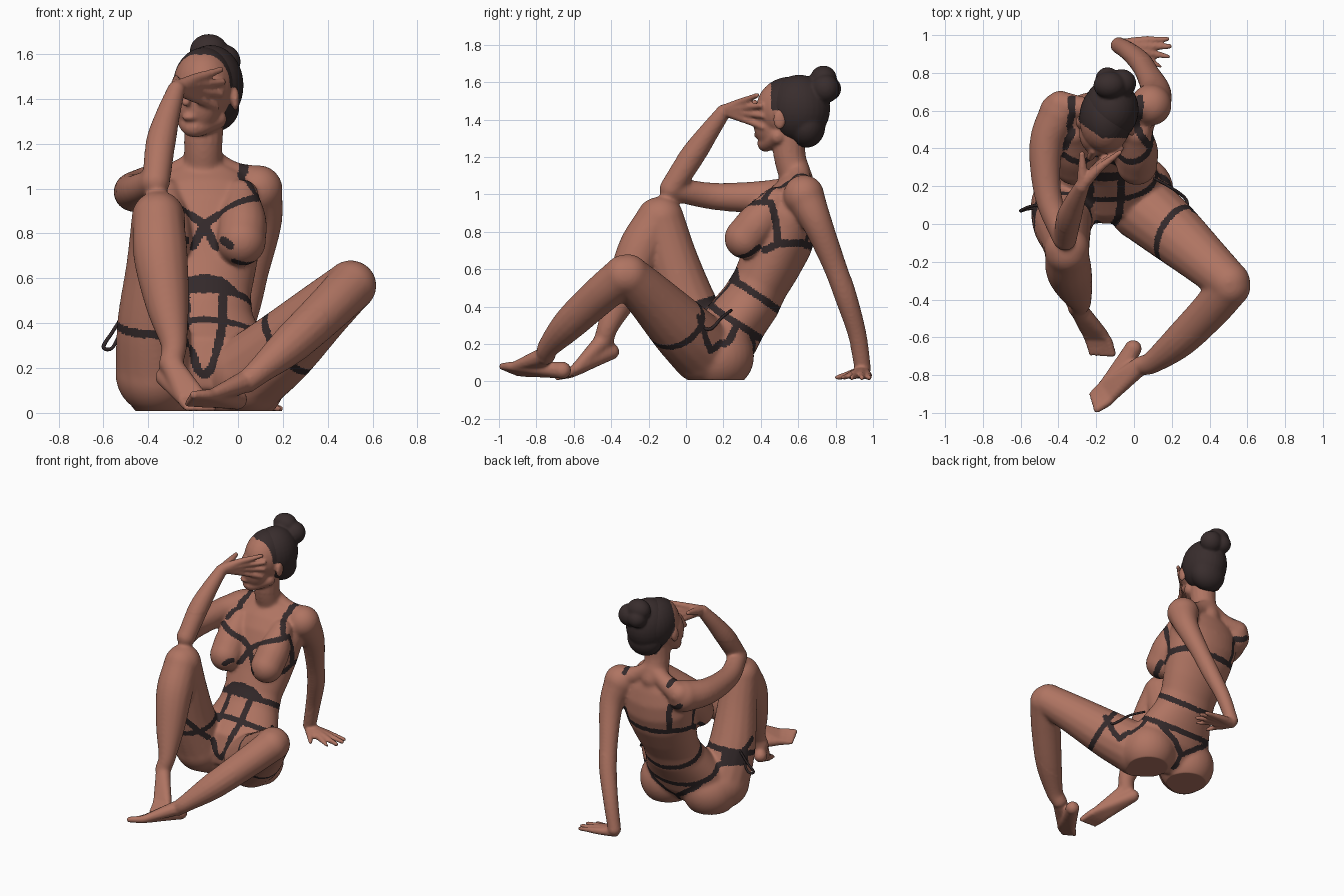
import bpy, bmesh, math
from mathutils import Vector, Matrix
from mathutils.bvhtree import BVHTree
from mathutils.kdtree import KDTree

if "Cube" in bpy.data.objects:
    bpy.data.objects.remove(bpy.data.objects["Cube"])

CX = -0.15  # centre plane of the torso


def material(name, rgb):
    m = bpy.data.materials.new(name)
    m.diffuse_color = (*rgb, 1)
    m.use_nodes = True
    m.node_tree.nodes["Principled BSDF"].inputs["Base Color"].default_value = m.diffuse_color
    return m


skin = material("brown skin", (0.43, 0.175, 0.122))
dark_hair = material("dark hair", (0.040, 0.026, 0.026))
strap_mat = material("dark strap", (0.033, 0.022, 0.023))


def ball(bm, c, r):
    r = (r, r, r) if isinstance(r, (int, float)) else r
    bmesh.ops.create_uvsphere(bm, u_segments=28, v_segments=18, radius=1,
                              matrix=Matrix.Translation(c) @ Matrix.Diagonal((*r, 1)))


def loft(bm, rings):
    rows = [[bm.verts.new(p) for p in ring] for ring in rings]
    n = len(rows[0])
    for a, b in zip(rows, rows[1:]):
        for i in range(n):
            bm.faces.new((a[i], a[(i + 1) % n], b[(i + 1) % n], b[i]))
    bm.faces.new(rows[0][::-1])
    bm.faces.new(rows[-1])


def spline(pts, sub=5):
    """Catmull-Rom through points of any dimension"""
    p = [Vector(q) for q in pts]
    p = [2 * p[0] - p[1]] + p + [2 * p[-1] - p[-2]]
    out = []
    for i in range(1, len(p) - 2):
        a, b, c, d = p[i - 1:i + 3]
        for k in range(sub):
            t = k / sub
            out.append(0.5 * (2 * b + (c - a) * t + (2 * a - 5 * b + 4 * c - d) * t * t
                              + (3 * b - a - 3 * c + d) * t ** 3))
    return out + [p[-2]]


def limb(bm, pts, n=16):
    """Round tube through (x, y, z, radius) points with ball ends"""
    s = spline(pts)
    c = [q.to_3d() for q in s]
    rings, u = [], None
    for i, q in enumerate(s):
        t = (c[min(i + 1, len(c) - 1)] - c[max(i - 1, 0)]).normalized()
        u = t.orthogonal().normalized() if u is None else old.rotation_difference(t) @ u
        old, v = t, t.cross(u)
        rings.append([c[i] + q[3] * (u * math.cos(2 * math.pi * k / n) + v * math.sin(2 * math.pi * k / n))
                      for k in range(n)])
    loft(bm, rings)
    ball(bm, c[0], s[0][3])
    ball(bm, c[-1], s[-1][3])


def finish(bm, name, mats, fuse=False):
    bmesh.ops.recalc_face_normals(bm, faces=bm.faces)
    me = bpy.data.meshes.new(name)
    bm.to_mesh(me)
    bm.free()
    ob = bpy.data.objects.new(name, me)
    bpy.context.collection.objects.link(ob)
    for m in mats:
        me.materials.append(m)
    if fuse:  # merge overlapping parts into one skin, then soften
        bpy.context.view_layer.objects.active = ob
        mod = ob.modifiers.new("fuse", 'REMESH')
        mod.mode, mod.voxel_size = 'VOXEL', 0.0085
        bpy.ops.object.modifier_apply(modifier="fuse")
        soften(ob, 5)
    ob.data.polygons.foreach_set("use_smooth", [True] * len(ob.data.polygons))
    return ob


def soften(ob, steps, group=""):
    mod = ob.modifiers.new("soften", 'SMOOTH')
    mod.factor, mod.iterations, mod.vertex_group = 0.5, steps, group
    bpy.ops.object.modifier_apply(modifier="soften")


# torso: leaning ellipses (y, z, half width, half depth)
SPINE = [(.10, .06, .16, .10), (.14, .13, .28, .16), (.20, .24, .31, .19), (.267, .325, .268, .168),
         (.347, .43, .217, .16), (.395, .52, .207, .153), (.45, .63, .229, .165), (.507, .76, .252, .178),
         (.552, .88, .267, .173), (.582, .97, .25, .143), (.60, 1.04, .20, .10), (.60, 1.09, .09, .08)]
FRONT = Vector((0, -.87, .49))


def radial(t, a):
    i = min(int(t), len(SPINE) - 2)
    y, z, w, d = Vector(SPINE[i]).lerp(Vector(SPINE[i + 1]), t - i)
    a = math.radians(a)
    return Vector((CX, y, z)), Vector((w * math.sin(a), 0, 0)) + FRONT * d * math.cos(a)


bm = bmesh.new()
loft(bm, [[sum(radial(k / 3, a), Vector()) for a in range(0, 360, 10)] for k in range(34)])
for s in (-1, 1):
    limb(bm, [(CX + s * .165, .315, .765, .110), (CX + s * .17, .395, .86, .108), (CX + s * .17, .48, .97, .072)])
    ball(bm, (CX + s * .17, .175, .135), (.19, .19, .185))                        # buttock
    limb(bm, [(CX, .60, 1.14, .06), (CX + s * .12, .615, 1.065, .06), (CX + s * .24, .63, 1.025, .077)])

# neck, head and face turned a little to her right
limb(bm, [(-.155, .595, 1.07, .088), (-.155, .555, 1.2, .086), (-.15, .55, 1.34, .09)])
ball(bm, (-.15, .56, 1.46), (.14, .185, .17))
ball(bm, (-.18, .475, 1.385), (.11, .115, .145))
limb(bm, [(-.095, .49, 1.31, .045), (-.195, .425, 1.272, .045), (-.235, .47, 1.31, .042)])
limb(bm, [(-.215, .385, 1.46, .018), (-.232, .352, 1.385, .02)])
ball(bm, (-.215, .385, 1.318), (.034, .022, .018))
ball(bm, (-.012, .50, 1.40), (.018, .034, .053))
ball(bm, (-.29, .54, 1.40), (.018, .032, .05))

# arms: right elbow on the knee, left hand propped behind
limb(bm, [(-.395, .59, .995, .107), (-.465, .42, .985, .09), (-.455, .15, .99, .073), (-.37, -.075, 1.03, .064)])
limb(bm, [(-.365, -.08, 1.03, .063), (-.345, .03, 1.2, .067), (-.312, .12, 1.33, .054), (-.275, .2, 1.44, .04)])
limb(bm, [(.09, .63, .995, .11), (.115, .70, .85, .082), (.075, .79, .63, .064), (.035, .855, .45, .06),
          (-.03, .915, .25, .05), (-.08, .945, .07, .044)])


def hand(bm, wrist, knuckles, tips, thumb):
    for k, t in zip(knuckles, tips):
        limb(bm, [(*wrist, .034), (*k, .024), (*((Vector(k) + Vector(t)) / 2), .019), (*t, .014)], 10)
    limb(bm, [(*wrist, .034), (*((Vector(wrist) + Vector(thumb)) / 2), .026), (*thumb, .016)], 10)


hand(bm, (-.27, .21, 1.45), [(-.19, .29, 1.49), (-.175, .31, 1.465), (-.175, .32, 1.435), (-.19, .31, 1.405)],
     [(-.075, .38, 1.53), (-.065, .40, 1.475), (-.075, .41, 1.42), (-.095, .41, 1.36)], (-.275, .37, 1.49))
hand(bm, (-.08, .945, .05), [(.04, .97, .035), (.05, .94, .04), (.05, .91, .04), (.035, .885, .035)],
     [(.175, .98, .02), (.19, .94, .02), (.18, .885, .02), (.14, .835, .02)], (.025, .805, .022))

# legs
limb(bm, [(-.365, .10, .175, .182), (-.38, .01, .40, .16), (-.365, -.07, .65, .135), (-.355, -.13, .87, .12)])
limb(bm, [(-.355, -.15, .87, .115), (-.345, -.245, .7, .122), (-.315, -.335, .48, .097), (-.285, -.415, .3, .059),
          (-.3, -.44, .22, .054)])
limb(bm, [(.045, .09, .17, .182), (.19, -.03, .285, .166), (.37, -.19, .45, .135), (.502, -.31, .567, .114)])
limb(bm, [(.507, -.33, .567, .111), (.4, -.46, .46, .103), (.24, -.62, .31, .09), (.1, -.73, .19, .06),
          (.04, -.75, .14, .051)])


def foot(bm, heel, ankle, ball_a, ball_b, tip_a, tip_b):
    for k in range(5):
        b = Vector(ball_a).lerp(Vector(ball_b), k / 4)
        t = Vector(tip_a).lerp(Vector(tip_b), k / 4)
        limb(bm, [(*heel, .046), (*((Vector(heel) + b) / 2), .036), (*b, .027), (*t, .02 - .0015 * k)], 10)
        limb(bm, [(*ankle, .05), (*b, .026)], 10)


foot(bm, (-.325, -.40, .16), (-.3, -.44, .22), (-.15, -.60, .06), (-.24, -.60, .05),
     (-.115, -.685, .025), (-.225, -.685, .02))
foot(bm, (-.005, -.66, .06), (.035, -.75, .14), (-.12, -.92, .08), (-.16, -.85, .05),
     (-.195, -.98, .08), (-.225, -.90, .04))

body = finish(bm, "body", [skin, strap_mat, dark_hair], True)
group = body.vertex_groups.new(name="broad forms")  # all but head, hands and feet
group.add([v.index for v in body.data.vertices if -.6 < v.co.y < .88 and v.co.z < 1.2], 1, 'REPLACE')
soften(body, 22, group.name)
me = body.data
for v in me.vertices:
    v.co.z = max(v.co.z, 0.008)

# straps: paths cast onto the skin
tree = BVHTree.FromPolygons([v.co for v in me.vertices], [p.vertices[:] for p in me.polygons])
marks = []


def cast(c, d):
    hit = tree.ray_cast(c, d.normalized(), 0.5)[0]
    if hit and not (hit.z > .6 and abs(hit.x - CX) > .31):  # not on the arms
        marks.append(hit)


def torso_strap(path):
    """path of (spine position, angle from the front), drawn on both sides"""
    for (t0, a0), (t1, a1) in zip(path, path[1:]):
        for k in range(41):
            f = k / 40
            for s in (-1, 1):
                cast(*radial(t0 + (t1 - t0) * f, s * (a0 + (a1 - a0) * f)))


def free_strap(path, both=False):
    for a, b in zip(path, path[1:]):
        for k in range(25):
            p = Vector(a).lerp(Vector(b), k / 24)
            marks.append(tree.find_nearest(p)[0])
            if both:
                marks.append(tree.find_nearest((2 * CX - p.x, p.y, p.z))[0])


def leg_band(c, axis):
    u = Vector(axis).orthogonal().normalized()
    for k in range(90):
        cast(Vector(c), Matrix.Rotation(k * math.pi / 45, 3, Vector(axis)) @ u)


torso_strap([(4.5, 0), (4.5, 60), (4.25, 180)])                      # waist band
for t in (4.7, 4.9, 5.05):                                           # wide front of waist band
    torso_strap([(t, 0), (t - .05, 20), (4.6, 40)])
torso_strap([(3.1, 0), (2.95, 60), (2.8, 180)])                      # hip band
torso_strap([(4.5, 24), (3.1, 18), (1.4, 10), (.8, 6), (.6, 0)])     # front panel
torso_strap([(6.8, 88), (7.3, 130), (7.4, 180)])                     # band across the back
free_strap([(-.02, .25, .65), (.06, .29, .65), (.1, .38, .69), (.11, .49, .735)], True)   # under bust
torso_strap([(8.2, 52), (7.5, 22), (6.95, 0), (6.4, -9), (5.9, -18)])     # chest cross
torso_strap([(7.05, 4), (6.75, 0)])
torso_strap([(8.2, 52), (7.5, 72), (6.8, 88)])                       # outer cup
torso_strap([(2.8, 130), (2.2, 160), (1.5, 180), (.6, 180)])         # rear
free_strap([(.07, .42, .97), (.03, .48, 1.05), (.03, .58, 1.12), (.03, .66, 1.08)], True)  # over shoulder
torso_strap([(9.7, 125), (8.6, 136), (7.4, 140)])                    # down the back
leg_band((.23, -.07, .30), (.75, -.4, .55))
leg_band((-.38, .02, .4), (0, -.3, .95))
free_strap([(.28, .03, .33), (.25, .14, .16), (.22, .24, .23), (.15, .28, .3)])
for z in (.36, .385, .41, .435):                                     # wide outer patch on right thigh
    free_strap([(-.43, .18, z), (-.5, .13, z), (-.56, .07, z - .01)])

kd = KDTree(len(marks))
for i, p in enumerate(marks):
    kd.insert(p, i)
kd.balance()
for f in me.polygons:
    c = f.center
    f.material_index = 0
    line = .455 + max(0, 1.46 - c.z) * .75 + max(0, -.17 - c.x) * .7
    if c.z > 1.26 and c.y > line and not (c.z < 1.45 and c.y < .54):
        f.material_index = 2                                         # hairline
    elif c.z < 1.2 and kd.find(c)[2] < .0195:
        f.material_index = 1

# hair with twisted bun
bm = bmesh.new()
ball(bm, (-.122, .605, 1.46), (.147, .166, .18))
ball(bm, (-.118, .645, 1.365), (.125, .1, .115))
ball(bm, (-.13, .735, 1.615), (.085, .072, .074))
ball(bm, (-.065, .745, 1.565), (.077, .075, .077))
ball(bm, (-.14, .765, 1.565), (.065, .065, .065))
finish(bm, "hair", [dark_hair], True)

# loose garter ribbons at the hips
bm = bmesh.new()
limb(bm, [(-.515, .1, .43, .008), (-.56, .09, .36, .008), (-.6, .07, .295, .009), (-.56, .08, .29, .008),
          (-.515, .08, .38, .008)], 8)
limb(bm, [(.11, .24, .38, .008), (.2, .19, .34, .008), (.275, .13, .28, .009), (.285, .06, .3, .008)], 8)
finish(bm, "garter_ribbons", [strap_mat])
